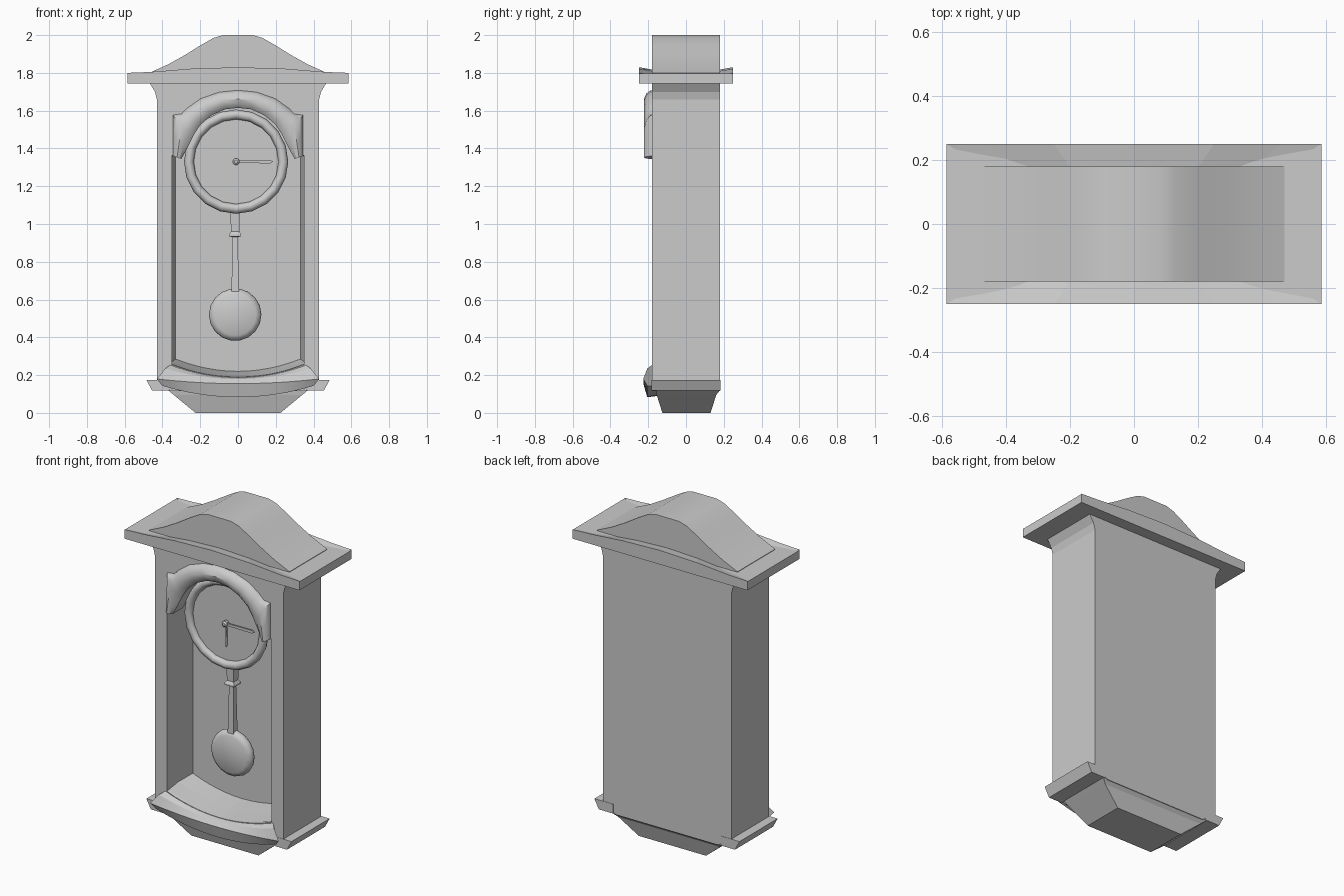
import bpy, bmesh, math

if "Cube" in bpy.data.objects:
    bpy.data.objects.remove(bpy.data.objects["Cube"])

grey = bpy.data.materials.new("plain_grey")
grey.diffuse_color = (0.6, 0.6, 0.6, 1)
grey.use_nodes = True
grey.node_tree.nodes["Principled BSDF"].inputs["Base Color"].default_value = grey.diffuse_color


def make(name, verts, faces, smooth=None):
    me = bpy.data.meshes.new(name)
    me.from_pydata(verts, [], faces)
    bm = bmesh.new()
    bm.from_mesh(me)
    bmesh.ops.recalc_face_normals(bm, faces=bm.faces)
    bm.to_mesh(me)
    bm.free()
    ob = bpy.data.objects.new(name, me)
    bpy.context.collection.objects.link(ob)
    me.materials.append(grey)
    if smooth:
        bpy.ops.object.select_all(action='DESELECT')
        ob.select_set(True)
        bpy.context.view_layer.objects.active = ob
        bpy.ops.object.shade_smooth_by_angle(angle=math.radians(smooth))
    return ob


def loft(name, rings, closed=False, smooth=None):
    """Skin equal-length closed rings; cap both ends unless the loft is a loop."""
    n, m = len(rings[0]), len(rings)
    verts = [p for r in rings for p in r]
    faces = []
    for i in range(m if closed else m - 1):
        a, b = i * n, (i + 1) % m * n
        faces += [(a + j, a + (j + 1) % n, b + (j + 1) % n, b + j) for j in range(n)]
    if not closed:
        faces += [tuple(range(n))[::-1], tuple(range((m - 1) * n, m * n))]
    return make(name, verts, faces, smooth)


def mirror(half):
    """Mirror a right-hand outline, listed bottom to top, to a closed outline."""
    return half + [(-x, z) for x, z in reversed(half) if x > 1e-6]


def prism(name, outline, y0, y1, smooth=None):
    return loft(name, [[(x, y, z) for x, z in outline] for y in (y0, y1)], smooth=smooth)


def rect(hx, y0, y1, z, cx=0):
    return [(cx - hx, y0, z), (cx + hx, y0, z), (cx + hx, y1, z), (cx - hx, y1, z)]


def disc(name, cx, cz, profile, sides, smooth=30):
    """Turned part facing the front; profile is (radius, y)."""
    rings = [[(cx + r * math.cos(2 * math.pi * k / sides), y,
               cz + r * math.sin(2 * math.pi * k / sides)) for k in range(sides)]
             for r, y in profile]
    return loft(name, rings, smooth=smooth)


# Case with flared top
case = prism("case", mirror([(0.34, 0.115), (0.43, 0.17), (0.43, 1.66), (0.44, 1.70),
                             (0.47, 1.75)]), -0.18, 0.18)

# Arched recess cut in the case, narrowing toward its back
def opening(hx, dz, y):
    low = [(hx * k / 6, 0.22 + dz + 0.065 * (k / 6) ** 2) for k in range(7)]
    top = [(hx, 1.36)] + [(0.31 * math.cos(a), 1.34 + 0.28 * math.sin(a))
                          for a in [math.pi / 16 * k for k in range(1, 9)]]
    pts = [(x, z) for x, z in low + top]
    pts += [(-x, z) for x, z in reversed(pts[1:-1])]
    return [(x, y, z) for x, z in pts]

cutter = loft("recess_cutter", [opening(0.35, -0.04, -0.30), opening(0.35, -0.03, -0.18),
                                opening(0.35, -0.015, -0.07), opening(0.33, 0, 0.04)])
cutter.hide_render = True
cutter.hide_viewport = True
mod = case.modifiers.new("recess", 'BOOLEAN')
mod.operation, mod.solver, mod.object = 'DIFFERENCE', 'EXACT', cutter

# Bowed sill across the front of the recess
rings = []
for k in range(-8, 9):
    t = k / 8
    q = t * t
    rings.append([(0.35 * t, -0.17, 0.19 + 0.07 * q), (0.385 * t, -0.205, 0.18 + 0.055 * q),
                  (0.43 * t, -0.226, 0.155 + 0.025 * q), (0.40 * t, -0.205, 0.083 + 0.06 * q),
                  (0.36 * t, -0.15, 0.09 + 0.05 * q), (0.35 * t, -0.15, 0.15 + 0.06 * q)])
loft("sill", rings, smooth=25)

# Tapered foot and the side ledges
loft("foot", [rect(0.225, -0.125, 0.13, 0), rect(0.34, -0.155, 0.16, 0.095),
              rect(0.37, -0.16, 0.18, 0.12)])
for s, side in ((1, "right"), (-1, "left")):
    prism(side + "_ledge", [(s * x, z) for x, z in
          [(0.36, 0.118), (0.455, 0.118), (0.485, 0.175), (0.36, 0.175)]], -0.182, 0.182)

# Cornice with slightly crowned top edge, and the curved pediment
bow = [(0.585, 1.745), (0.585, 1.80), (0.46, 1.805), (0.25, 1.822), (0, 1.83)]
crown = mirror(bow)
inner = [(x * 0.81, z - (0.012 if z > 1.78 else 0)) for x, z in crown]
loft("cornice", [[(x, -0.25, z) for x, z in crown], [(x, -0.18, z) for x, z in inner],
                 [(x, 0.18, z) for x, z in inner], [(x, 0.25, z) for x, z in crown]]).hide_render = False
# Full-width plate under the crown
loft("cornice_plate", [rect(0.585, -0.25, 0.25, 1.745), rect(0.585, -0.25, 0.25, 1.797)])
prism("pediment", mirror([(0.47, 1.79), (0.47, 1.80), (0.37, 1.845), (0.28, 1.895),
                          (0.2, 1.945), (0.13, 1.985), (0.08, 2.0)]), -0.18, 0.18, smooth=25)

# Arched hood over the dial
outer = [(0, 1.71), (0.1, 1.70), (0.2, 1.665), (0.27, 1.615), (0.3, 1.585),
         (0.345, 1.58), (0.345, 1.47), (0.345, 1.36)]
inside = [(0, 1.615), (0.07, 1.607), (0.14, 1.575), (0.2, 1.525), (0.235, 1.47),
          (0.255, 1.43), (0.28, 1.38), (0.30, 1.345)]
pairs = [((-a[0], a[1]), (-b[0], b[1])) for a, b in zip(outer[:0:-1], inside[:0:-1])]
pairs += list(zip(outer, inside))
section = [(0, -0.17), (0.04, -0.19), (0.2, -0.21), (0.5, -0.222), (0.8, -0.215),
           (1, -0.195), (1, -0.10), (0.9, -0.10), (0.6, -0.17)]
loft("hood", [[(a[0] + (b[0] - a[0]) * s, y, a[1] + (b[1] - a[1]) * s)
               for s, y in section] for a, b in pairs], smooth=35)

# Dial, rim, hub and hands
CX, CZ = -0.01, 1.33
disc("dial", CX, CZ, [(0.25, -0.06), (0.25, -0.095)], 20)
rim = []
for k in range(20):
    a = 2 * math.pi * k / 20
    ring = []
    for j in range(8):
        b = 2 * math.pi * j / 8
        r = 0.25 + 0.026 * math.cos(b)
        ring.append((CX + r * math.cos(a), -0.095 + 0.026 * math.sin(b), CZ + r * math.sin(a)))
    rim.append(ring)
loft("dial_rim", rim, closed=True, smooth=50)
disc("hub", CX, CZ, [(0.018, -0.09), (0.018, -0.115), (0.009, -0.122)], 10)
prism("minute_hand", [(CX, CZ - 0.007), (0.17, CZ - 0.009), (0.185, CZ),
                      (0.17, CZ + 0.009), (CX, CZ + 0.007)], -0.112, -0.104)
prism("hour_hand", [(CX - 0.005, CZ), (CX - 0.007, CZ - 0.13), (CX, CZ - 0.145),
                    (CX + 0.007, CZ - 0.13), (CX + 0.005, CZ)], -0.102, -0.096)

# Pendulum rod, collar and bob
PX = -0.015
loft("pendulum_rod", [rect(w, -0.03 - w, -0.03 + w, z, PX) for w, z in
     [(0.02, 0.62), (0.014, 0.93), (0.032, 0.935), (0.032, 0.945), (0.022, 0.96), (0.027, 1.10)]])
disc("bob", PX, 0.52, [(0.11, 0.0), (0.133, -0.01), (0.139, -0.025), (0.133, -0.045),
                       (0.11, -0.058)], 18, smooth=50)
